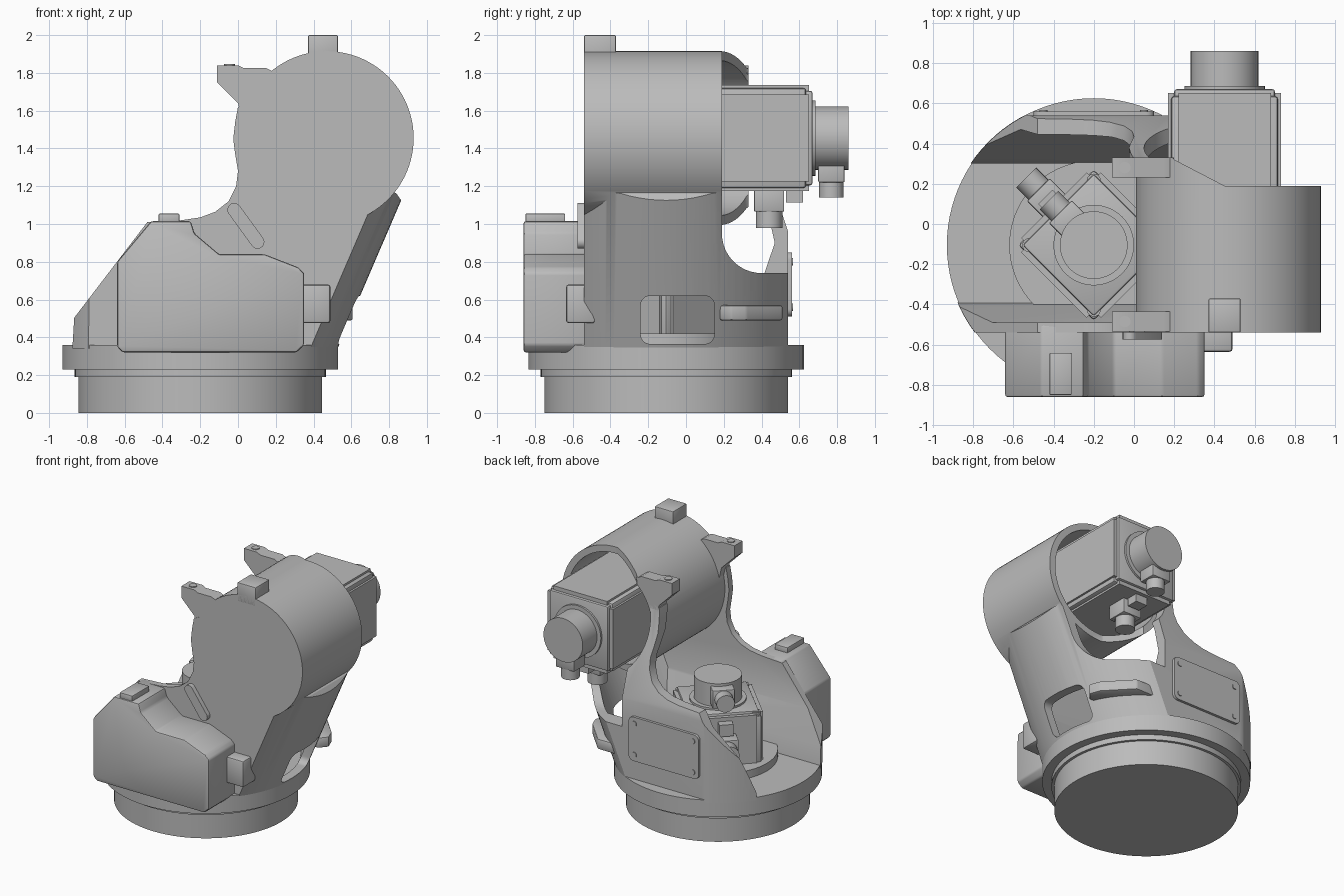
import bpy, bmesh, math
from mathutils import Matrix, Vector

if "Cube" in bpy.data.objects:
    bpy.data.objects.remove(bpy.data.objects["Cube"], do_unlink=True)

grey = bpy.data.materials.new("cast_grey")
grey.use_nodes = True
COLOUR = (0.5, 0.5, 0.5, 1)
grey.diffuse_color = COLOUR
grey.node_tree.nodes["Principled BSDF"].inputs["Base Color"].default_value = COLOUR

BASE = (-0.2, -0.105)      # turntable axis
TUBE = (0.47, 1.455)       # upper housing axis (x, z)
SHEAR = 0.435              # lean of the column


def finish(name, bm):
    bmesh.ops.recalc_face_normals(bm, faces=bm.faces[:])
    mesh = bpy.data.meshes.new(name)
    bm.to_mesh(mesh)
    bm.free()
    mesh.materials.append(grey)
    ob = bpy.data.objects.new(name, mesh)
    bpy.context.collection.objects.link(ob)
    return ob


def prism(name, pts, axis, a, b, bevel=0.0):
    """Extrude a flat outline along x (y,z points), y (x,z points) or z (x,y points)."""
    place = {"x": lambda u, v, w: (w, u, v), "y": lambda u, v, w: (u, w, v),
             "z": lambda u, v, w: (u, v, w)}[axis]
    bm = bmesh.new()
    lo = [bm.verts.new(place(u, v, a)) for u, v in pts]
    hi = [bm.verts.new(place(u, v, b)) for u, v in pts]
    bm.faces.new(lo)
    bm.faces.new(hi)
    for i in range(len(pts)):
        j = (i + 1) % len(pts)
        bm.faces.new((lo[i], lo[j], hi[j], hi[i]))
    bmesh.ops.recalc_face_normals(bm, faces=bm.faces[:])
    if bevel:
        bmesh.ops.bevel(bm, geom=bm.edges[:], offset=bevel, segments=2,
                        profile=0.5, affect="EDGES")
    return finish(name, bm)


def arc(cx, cy, r, start=0, end=360, n=72):
    full = end - start == 360
    return [(cx + r * math.cos(t), cy + r * math.sin(t)) for t in
            (math.radians(start + (end - start) * i / (n if full else n - 1)) for i in range(n))]


def rounded(u0, u1, v0, v1, r):
    corners = ((u1 - r, v1 - r), (u0 + r, v1 - r), (u0 + r, v0 + r), (u1 - r, v0 + r))
    return [p for i, (u, v) in enumerate(corners) for p in arc(u, v, r, i * 90, i * 90 + 90, 7)]


def box(name, x, y, z, bevel=0.0):
    return prism(name, [(x[0], y[0]), (x[1], y[0]), (x[1], y[1]), (x[0], y[1])],
                 "z", z[0], z[1], bevel)


def hull(name, points):
    bm = bmesh.new()
    verts = [bm.verts.new(p) for p in points]
    res = bmesh.ops.convex_hull(bm, input=verts)
    spare = {g for k in ("geom_interior", "geom_unused") for g in res[k]
             if isinstance(g, bmesh.types.BMVert)}
    bmesh.ops.delete(bm, geom=list(spare), context="VERTS")
    return finish(name, bm)


def combine(ob, other, how="DIFFERENCE"):
    mod = ob.modifiers.new("cut", "BOOLEAN")
    mod.operation, mod.solver, mod.object = how, "EXACT", other
    bpy.context.view_layer.objects.active = ob
    bpy.ops.object.modifier_apply(modifier=mod.name)
    bpy.data.objects.remove(other, do_unlink=True)


def leaning(r, z0, z1, extra):
    """Points of an oblique cylinder, stretched sideways by an extra upright copy."""
    ring = arc(*BASE, r, n=96)
    low, high = SHEAR * (z0 - 0.36), SHEAR * (z1 - 0.36)
    return [(x + s, y, z) for x, y in ring
            for s, z in ((low, z0), (extra, z0), (extra, z1), (high, z1))]


# Turntable base
for name, r, z0, z1 in (("base_drum", 0.645, 0, 0.2), ("base_step", 0.665, 0.19, 0.235),
                        ("base_flange", 0.73, 0.23, 0.36)):
    prism(name, arc(*BASE, r, n=96), "z", z0, z1)

# Leaning column: oblique cylinder trimmed by the side outline
column = hull("column", leaning(0.727, 0.34, 1.75, 0))
outline = [(-0.88, 0.3), (-0.87, 0.5), (-0.48, 1.01), (-0.3, 1.02), (-0.2, 1.035), (-0.12, 1.065),
           (-0.05, 1.12), (-0.01, 1.2), (0, 1.28), (-0.015, 1.37), (-0.025, 1.45), (-0.015, 1.54),
           (0, 1.62), (0.2, 1.72), (0.5, 1.5), (0.6, 1.3), (0.84, 1.16), (0.95, 1.0), (0.95, 0.3)]
combine(column, prism("trim", outline, "y", -0.54, 0.54), "INTERSECT")

# Hollow inside with tapering walls
hollow = hull("hollow", leaning(0.665, 0.3, 1.8, -1.2))
walls = [(-0.38, 0.25), (-0.41, 0.5), (-0.49, 0.72), (-0.49, 1.9), (0.23, 1.9), (0.23, 1.6),
         (0.43, 1.08), (0.47, 0.9), (0.3, 0.4), (0.3, 0.25)]
combine(hollow, prism("walls", walls, "x", -3, 2), "INTERSECT")
combine(column, hollow)

# Motor clearance, inward lean of the rear neck, side window
clearance = [(0.19, 1.9)] + arc(0.4, 0.95, 0.21, 180, 270, 12) + [(0.9, 0.74), (0.9, 1.9)]
combine(column, prism("clearance", clearance, "x", 0.17, 1.4))
combine(column, prism("neck_trim", [(0.55, 0.93), (0.33, 1.6), (0.33, 1.9), (0.9, 1.9),
                                    (0.9, 0.93)], "x", -1.5, 1.5))
combine(column, prism("bore", arc(*TUBE, 0.42), "y", -0.5, 1))
combine(column, prism("window", rounded(-0.24, 0.15, 0.365, 0.62, 0.05), "x", 0.2, 1.2))

# Upper housing: cup with a diagonal rear rim
tube = prism("upper_housing", arc(*TUBE, 0.46, n=96), "y", -0.54, 0.33)
combine(tube, prism("tube_bore", arc(*TUBE, 0.41, n=96), "y", -0.49, 1))
combine(tube, prism("rim_cut", [(0.18, 0.34), (0.2, 0.32), (0.45, 0.19), (1.2, 0.19), (1.2, 0.6),
                                (0.18, 0.6)], "z", 0.5, 2.5))
combine(column, tube, "UNION")
box("top_lug", (0.37, 0.53), (-0.54, -0.37), (1.85, 2.0), 0.008)

# Lifting brackets with bolt heads
bracket = [(-0.11, 1.84), (-0.11, 1.75), (0, 1.64), (0.02, 1.56), (0.09, 1.66),
           (0.2, 1.8), (0.15, 1.825), (0.03, 1.825), (0.0, 1.84)]
for label, y in (("front", -0.535), ("rear", 0.23)):
    prism(label + "_bracket", bracket, "y", y, y + 0.1)
    prism(label + "_bracket_bolt", arc(-0.045, y + 0.05, 0.028, n=24), "z", 1.83, 1.846)

# Front cover with lug, cable block and oblong boss
cover = [(-0.61, 0.32), (-0.64, 0.35), (-0.64, 0.8), (-0.46, 1.015), (-0.25, 1.015), (-0.23, 0.95),
         (-0.1, 0.84), (0.14, 0.84), (0.32, 0.77), (0.35, 0.74), (0.35, 0.36), (0.31, 0.32)]
prism("front_cover", cover, "y", -0.86, -0.5, 0.012)
box("cover_lug", (-0.42, -0.31), (-0.85, -0.64), (1.0, 1.055), 0.006)
box("cable_block", (0.33, 0.49), (-0.635, -0.48), (0.475, 0.68), 0.015)
slot = arc(0, 0, 0.036, 0, 180, 12) + arc(0, -0.21, 0.036, 180, 360, 12)
turn = Matrix.Rotation(math.radians(36), 2)
prism("oblong_boss", [(turn @ Vector(p) + Vector((-0.02, 1.075)))[:] for p in slot],
      "y", -0.575, -0.53)

# Rear access plate with screws
prism("rear_plate", rounded(-0.5, 0.1, 0.51, 0.85, 0.04), "y", 0.53, 0.56)
for x in (-0.45, 0.05):
    for z in (0.56, 0.8):
        prism("plate_screw", arc(x, z, 0.02, n=20), "y", 0.55, 0.566)

# Side fin
prism("side_fin", [(0.3, 0.18), (0.56, 0.18), (0.61, 0.24), (0.58, 0.32), (0.4, 0.51),
                   (0.15, 0.51)], "z", 0.49, 0.57, 0.01)


def motor(label, matrix, length):
    """Servo motor along local z, with its connectors on the local +x side."""
    h, c = 0.28, 0.05
    section = [(h, h - c), (h - c, h - c), (h - c, h)]
    section = [(sx * p[0], sy * p[1]) for sx, sy in ((1, 1), (-1, 1), (-1, -1), (1, -1))
               for p in (section if sx * sy > 0 else section[::-1])]
    parts = [prism(label + "_body", section, "z", -length, -0.02),
             box(label + "_frame", (-0.265, 0.265), (-0.265, 0.265), (-length, -0.035), 0.015),
             box(label + "_end_plate", (-0.25, 0.25), (-0.25, 0.25), (-0.06, 0), 0.012),
             prism(label + "_collar", arc(0, 0, 0.2), "z", -0.02, 0.015),
             prism(label + "_encoder", arc(0, 0, 0.168), "z", 0, 0.19),
             box(label + "_encoder_socket", (0.1, 0.235), (-0.08, 0.08), (0.03, 0.17), 0.008),
             prism(label + "_encoder_plug", arc(0, 0.1, 0.065, n=32), "x", 0.2, 0.315),
             box(label + "_power_socket", (0.26, 0.39), (-0.08, 0.08), (-0.31, -0.15), 0.008),
             prism(label + "_power_plug", arc(0, -0.23, 0.07, n=32), "x", 0.36, 0.475),
             box(label + "_clip", (0.26, 0.34), (-0.05, 0.05), (-0.14, -0.05))]
    for ob in parts:
        ob.data.transform(matrix)


# Upper motor points backwards, lower motor stands upright at 45 degrees
upper = Matrix(((0, -1, 0, 0.45), (0, 0, 1, 0.67), (-1, 0, 0, 1.455), (0, 0, 0, 1)))
motor("upper_motor", upper, 1.12)
motor("lower_motor", Matrix.Translation((*BASE, 0.81)) @ Matrix.Rotation(math.radians(135), 4, "Z"),
      0.46)
prism("lower_motor_mount", arc(*BASE, 0.42), "z", 0.35, 0.42)
for i in range(4):
    a = i * math.pi / 2
    prism("mount_bolt", arc(BASE[0] + 0.32 * math.cos(a), BASE[1] + 0.32 * math.sin(a), 0.035, n=24),
          "z", 0.4, 0.8)

# Smooth the round surfaces, keep the edges sharp
bpy.ops.object.select_all(action="DESELECT")
for ob in bpy.context.scene.objects:
    if ob.type == "MESH":
        ob.select_set(True)
        bpy.context.view_layer.objects.active = ob
bpy.ops.object.shade_smooth_by_angle(angle=math.radians(30))
